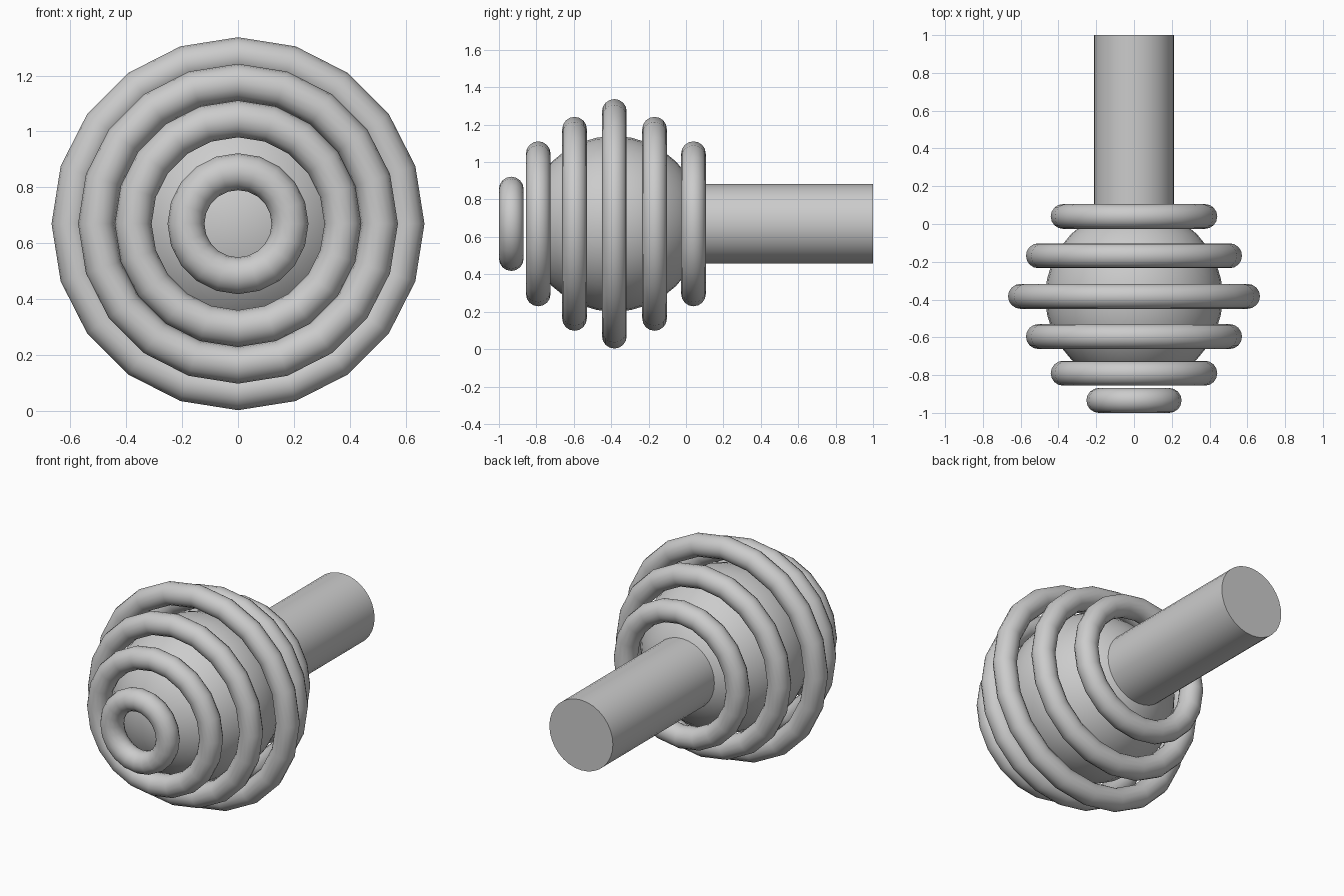
import bpy
import math

if "Cube" in bpy.data.objects:
    bpy.data.objects.remove(bpy.data.objects["Cube"])

AXIS_Z = 0.67          # height of the common axis, which runs along y
TURN = (math.pi / 2, 0, 0)


def finish(name):
    obj = bpy.context.object
    obj.name = name
    bpy.ops.object.shade_smooth_by_angle(angle=math.radians(40))
    return obj


# Round head
bpy.ops.mesh.primitive_uv_sphere_add(segments=32, ring_count=16, radius=0.47,
                                     location=(0, -0.385, AXIS_Z), rotation=TURN)
finish("head_ball")

# Straight handle, its front end sunk into the ball
start, end = -0.03, 1.0
bpy.ops.mesh.primitive_cylinder_add(vertices=32, radius=0.212, depth=end - start,
                                    location=(0, (start + end) / 2, AXIS_Z), rotation=TURN)
finish("handle")

# Rings around the head: (y position, outer radius)
TUBE = 0.066
rings = [(-0.934, 0.252), (-0.79, 0.441), (-0.596, 0.572),
         (-0.383, 0.667), (-0.168, 0.572), (0.04, 0.441)]
for i, (y, outer) in enumerate(rings, 1):
    bpy.ops.mesh.primitive_torus_add(major_segments=20, minor_segments=16,
                                     major_radius=outer - TUBE, minor_radius=TUBE,
                                     location=(0, y, AXIS_Z), rotation=TURN)
    finish(f"ring_{i}")
